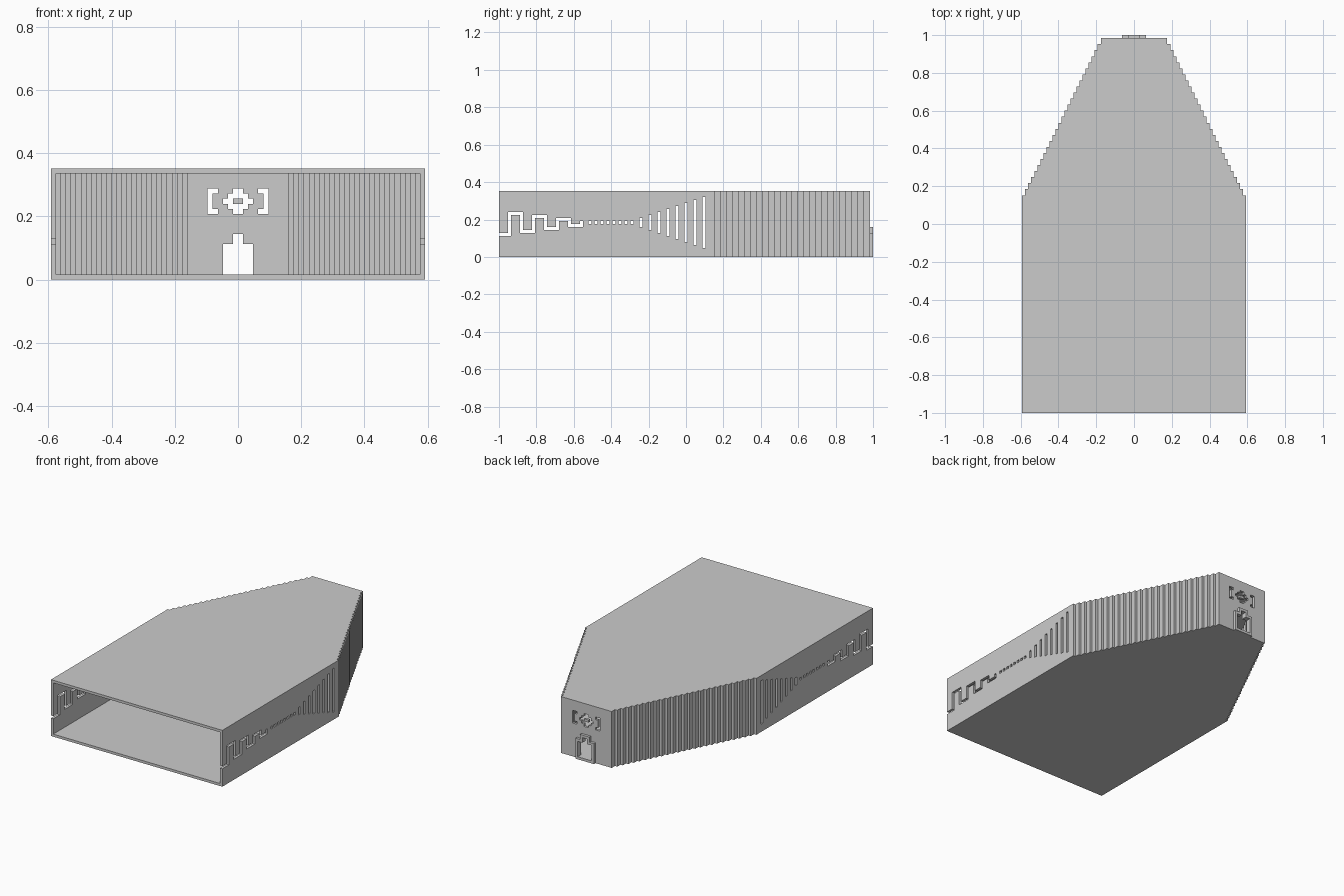
import bpy
import bmesh
from mathutils import Vector

cube = bpy.data.objects.get("Cube")
if cube:
    bpy.data.objects.remove(cube, do_unlink=True)

U = 0.016                     # one grid unit
HALF, HEIGHT, LENGTH = 37, 22, 124
TAPER, STEPS = 72, 26         # where the stepped taper starts, number of steps

grey = bpy.data.materials.new("plain grey")
grey.use_nodes = True
colour = (0.6, 0.6, 0.6, 1)
grey.diffuse_color = colour
grey.node_tree.nodes["Principled BSDF"].inputs["Base Color"].default_value = colour

# Ways to lay a flat drawing (a, b) at depth d into grid space
PLAN = lambda a, b, d: (a, b, d)
SIDE = lambda a, b, d: (d, a, b)
BACK = lambda a, b, d: (a, d, b)


def solid(name, polygons, lay, start, end, mirror=False):
    """Extrude flat polygons from depth start to depth end."""
    def place(a, b, d):
        x, y, z = lay(a, b, d)
        return Vector((x * U, y * U - 1, z * U))
    bm = bmesh.new()
    verts = {}
    for poly in polygons:
        for p in poly:
            if p not in verts:
                verts[p] = bm.verts.new(place(*p, start))
        bm.faces.new([verts[p] for p in poly])
    grown = bmesh.ops.extrude_face_region(bm, geom=bm.faces[:])["geom"]
    shift = place(0, 0, end) - place(0, 0, start)
    bmesh.ops.translate(bm, vec=shift,
                        verts=[g for g in grown if isinstance(g, bmesh.types.BMVert)])
    bmesh.ops.recalc_face_normals(bm, faces=bm.faces[:])
    mesh = bpy.data.meshes.new(name)
    bm.to_mesh(mesh)
    bm.free()
    mesh.materials.append(grey)
    obj = bpy.data.objects.new(name, mesh)
    bpy.context.collection.objects.link(obj)
    if mirror:
        mod = obj.modifiers.new("mirror", "MIRROR")
        mod.use_mirror_merge = False
    return obj


def block(a0, a1, b0, b1):
    return {(a, b) for a in range(a0, a1) for b in range(b0, b1)}


def squares(cells):
    return [((a, b), (a + 1, b), (a + 1, b + 1), (a, b + 1)) for a, b in sorted(cells)]


# Floor and roof share the stepped outline
right = [(HALF, 0), (HALF, TAPER)]
for i in range(STEPS):
    x, y = HALF - 1 - i, TAPER + 2 * i
    right += [(x, y), (x, y + 2)]
outline = right + [(-x, y) for x, y in reversed(right)]
solid("floor", [outline], PLAN, 0, 1)
solid("roof", [outline], PLAN, HEIGHT - 1, HEIGHT)

# Side walls: shrinking square wave, dots, then growing slots
holes = set()
low, high, y = 7, 14, 0
level = low
while low < high:
    holes |= block(y, y + 4, level, level + 1)
    holes |= block(y + 3, y + 4, low, high + 1)
    if level == low:
        level, low = high, low + 1
    else:
        level, high = low, high - 1
    y += 4
for y in range(30, 45, 2):
    holes |= block(y, y + 1, 11, 12)
for i in range(8):
    holes |= block(47 + 3 * i, 48 + 3 * i, 10 - i, 13 + i)
solid("side_walls", squares(block(0, TAPER, 1, HEIGHT - 1) - holes),
      SIDE, HALF - 1, HALF, mirror=True)

# Stepped taper walls
steps = set()
for i in range(STEPS):
    x, y = HALF - 2 - i, TAPER + 2 * i
    steps |= block(x, x + 1, y - 1, y + 2)
solid("taper_walls", squares(steps), PLAN, 1, HEIGHT - 1, mirror=True)

# Back wall with doorway, diamond ring and brackets
door = block(-3, 3, 1, 7) | block(-1, 1, 7, 9)
emblem = set()
for i, half in enumerate((1, 2, 3, 2, 1)):
    emblem |= block(-half, half, 13 + i, 14 + i)
emblem -= block(-1, 1, 15, 16)
for outer, inner in ((-6, -5), (5, 4)):
    emblem |= block(outer, outer + 1, 13, 18)
    emblem |= {(inner, 13), (inner, 17)}
solid("back_wall", squares(block(-10, 10, 1, HEIGHT - 1) - door - emblem),
      BACK, LENGTH - 1, LENGTH)

# Raised frame around the doorway
frame = (block(-4, 4, 0, 8) | block(-2, 2, 8, 10)) - door
solid("door_frame", squares(frame), BACK, LENGTH, LENGTH + 1)
